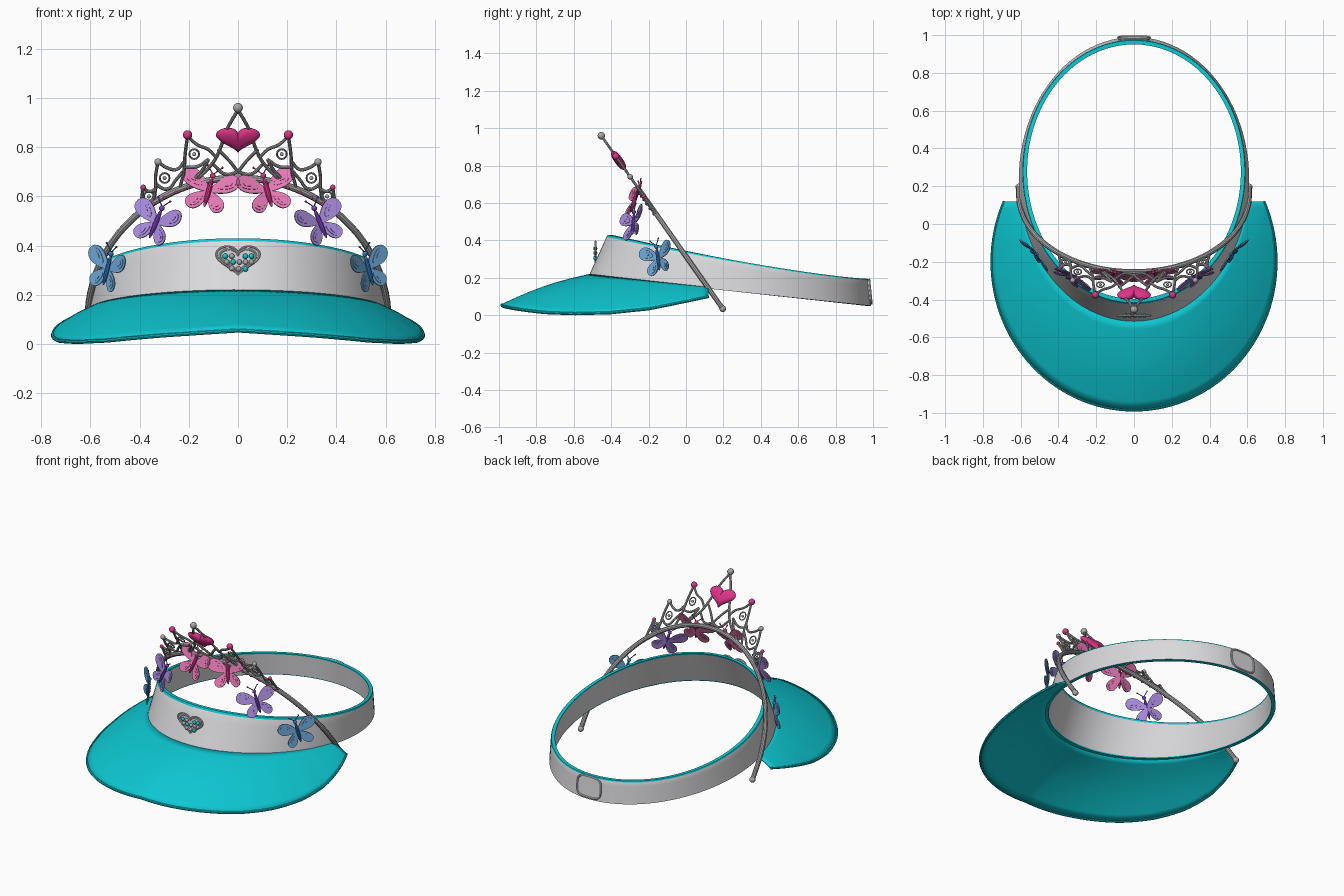
import bpy, bmesh, math
from mathutils import Matrix, Vector

if "Cube" in bpy.data.objects:
    bpy.data.objects.remove(bpy.data.objects["Cube"])

sin, cos, pi = math.sin, math.cos, math.pi


def material(name, r, g, b):
    m = bpy.data.materials.new(name)
    m.diffuse_color = (r, g, b, 1)
    m.use_nodes = True
    m.node_tree.nodes["Principled BSDF"].inputs["Base Color"].default_value = m.diffuse_color
    return m


TEAL = material("teal", 0.004, 0.58, 0.65)
WHITE = material("soft white", 0.70, 0.70, 0.72)
SILVER = material("silver", 0.40, 0.40, 0.41)
HOT = material("hot pink", 0.72, 0.035, 0.25)
PINK = material("light pink", 0.78, 0.19, 0.45)
LAVENDER = material("lavender", 0.40, 0.26, 0.72)
VIOLET = material("violet", 0.22, 0.06, 0.62)
SKY = material("sky blue", 0.16, 0.40, 0.70)
BLUE = material("blue", 0.03, 0.21, 0.62)


def finish(bm, name, *mats, recalc=True):
    if recalc:
        bmesh.ops.recalc_face_normals(bm, faces=bm.faces)
    me = bpy.data.meshes.new(name)
    bm.to_mesh(me)
    bm.free()
    for m in mats:
        me.materials.append(m)
    ob = bpy.data.objects.new(name, me)
    bpy.context.collection.objects.link(ob)
    return ob


def tubes(name, paths, radius, mat, cyclic=False, smooth=True, res=2):
    """Round wires along point lists, all in one object."""
    cu = bpy.data.curves.new(name, 'CURVE')
    cu.dimensions = '3D'
    cu.bevel_depth, cu.bevel_resolution, cu.resolution_u = radius, res, 6
    cu.use_fill_caps = True
    for pts in paths:
        sp = cu.splines.new('BEZIER' if smooth else 'POLY')
        items = sp.bezier_points if smooth else sp.points
        items.add(len(pts) - 1)
        for it, p in zip(items, pts):
            if smooth:
                it.co = p
                it.handle_left_type = it.handle_right_type = 'AUTO'
            else:
                it.co = (*p, 1)
        sp.use_cyclic_u = cyclic
    cu.materials.append(mat)
    ob = bpy.data.objects.new(name, cu)
    bpy.context.collection.objects.link(ob)
    bpy.ops.object.select_all(action='DESELECT')
    ob.select_set(True)
    bpy.context.view_layer.objects.active = ob
    bpy.ops.object.convert(target='MESH')


def balls(name, centres, radius, mat):
    bm = bmesh.new()
    for c in centres:
        bmesh.ops.create_uvsphere(bm, u_segments=12, v_segments=8, radius=radius,
                                  matrix=Matrix.Translation(c))
    return finish(bm, name, mat)


def both(pts):
    return [(s * x, z) for s in (1, -1) for x, z in pts]


# Head band: leaning oval ring, taller at the front, with teal edges
def band_pt(phi, t, inset=0.0):
    yb = 0.235 - 0.755 * cos(phi)
    yt = 0.2775 - 0.6975 * cos(phi)
    zb = 0.21 - 0.106 * (yb + 0.52)
    zt = 0.195 + 0.235 * max(0, (0.975 - yt) / 1.395) ** 1.3
    lo = Vector(((0.61 - inset) * sin(phi), yb + inset * cos(phi), zb))
    hi = Vector(((0.59 - inset) * sin(phi), yt + inset * cos(phi), zt))
    return lo.lerp(hi, t)


section = [(0, 0), (0.25, 0), (0.5, 0), (0.75, 0), (0.95, 0), (1, 0.003),
           (1, 0.024), (0.95, 0.024), (0.5, 0.024), (0.03, 0.024), (0, 0.024)]
TEAL_STRIPS = (4, 5, 6, 9, 10)
N = 96
bm = bmesh.new()
rings = [[bm.verts.new(band_pt(2 * pi * i / N, t, d)) for t, d in section] for i in range(N)]
for i in range(N):
    a, b = rings[i], rings[(i + 1) % N]
    for j in range(len(section)):
        k = (j + 1) % len(section)
        f = bm.faces.new((a[j], a[k], b[k], b[j]))
        f.material_index = int(j in TEAL_STRIPS)
finish(bm, "head_band", WHITE, TEAL)

# Brim: swept from the lower band edge to a drooping outer edge
DROOP = [(0, .055), (25, .034), (45, .014), (60, .008), (75, .013), (90, .034), (114, .1)]


def brim_pt(deg, v):
    a = abs(deg)
    for (a0, z0), (a1, z1) in zip(DROOP, DROOP[1:]):
        if a <= a1:
            z = z0 + (z1 - z0) * (a - a0) / (a1 - a0)
            break
    th = math.radians(deg)
    out = Vector((0.752 * sin(th), -0.2 - 0.785 * cos(th), z))
    p = band_pt(th * 81 / 114, 0.03, 0.006).lerp(out, v)
    p.z += 0.018 * sin(pi * v) * max(0, cos(th * 0.7))
    return p


bm = bmesh.new()
cols = [[bm.verts.new(brim_pt(-114 + 3 * i, j / 10)) for j in range(11)] for i in range(77)]
for a, b in zip(cols, cols[1:]):
    for j in range(10):
        bm.faces.new((a[j], a[j + 1], b[j + 1], b[j]))
brim = finish(bm, "brim", TEAL)
sol = brim.modifiers.new("thickness", 'SOLIDIFY')
sol.thickness, sol.offset = 0.01, 0
tubes("brim_edge", [[brim_pt(-114 + 3 * i, 1) for i in range(77)]], 0.008, TEAL, smooth=False)


# Back buckle: flat rounded plate with a raised rim
def rounded(t, w, h):
    c, s = cos(t), sin(t)
    return (math.copysign(abs(c) ** 0.55, c) * w, math.copysign(abs(s) ** 0.55, s) * h)


oval = [rounded(2 * pi * i / 40, 0.083, 0.064) for i in range(40)]
bm = bmesh.new()
f = bm.faces.new([bm.verts.new((x, 0.992 - 0.1 * (z + 0.064), z + 0.126)) for x, z in oval])
ext = bmesh.ops.extrude_face_region(bm, geom=[f])
bmesh.ops.translate(bm, vec=(0, -0.02, 0),
                    verts=[v for v in ext['geom'] if isinstance(v, bmesh.types.BMVert)])
finish(bm, "back_buckle", WHITE)
tubes("buckle_rim", [[(x, 0.992 - 0.1 * (z + 0.064), z + 0.126) for x, z in oval]],
      0.006, WHITE, cyclic=True, smooth=False)


# Heart outline, unit width and height, centred
def heart(w, h, n=48):
    return [(16 * sin(t) ** 3 / 32 * w,
             (13 * cos(t) - 5 * cos(2 * t) - 2 * cos(3 * t) - cos(4 * t) + 2.5) / 29 * h)
            for t in (2 * pi * i / n for i in range(n))]


# Front badge: double heart outline filled with small gems
bm = bmesh.new()
bm.faces.new([bm.verts.new((x, -0.481, z + 0.338)) for x, z in heart(0.17, 0.11)])
finish(bm, "badge_plate", WHITE)
tubes("badge_outline", [[(x, -0.484, z + 0.338) for x, z in heart(w, h)]
                        for w, h in ((0.178, 0.118), (0.148, 0.094))],
      0.0045, WHITE, cyclic=True, smooth=False)
gems = [(-.052, .357), (.03, .357), (.055, .357), (-.02, .333), (.03, .305)]
balls("badge_teal_gems", [(x, -0.485, z) for x, z in gems], 0.011, TEAL)
gems = [(-.025, .357), (-.045, .333), (.006, .333), (.031, .333), (.055, .333),
        (-.025, .307), (.003, .305)]
balls("badge_silver_gems", [(x, -0.485, z) for x, z in gems], 0.011, SILVER)


# Tiara: everything lies in one plane leaning forward
def lean(x, z, off=0.0):
    return Vector((x, 0.2 - 0.702 * (z - 0.03) - 0.819 * off, z - 0.575 * off))


arch = [(0.61, 0.035)] + [(0.61 * cos(pi * i / 48), 0.1 + 0.575 * sin(pi * i / 48))
                          for i in range(49)] + [(-0.61, 0.035)]
tubes("tiara_arch", [[lean(x, z) for x, z in arch]], 0.014, SILVER, smooth=False, res=3)
balls("arch_end", [lean(x, z) for x, z in both([(0.61, 0.035)])], 0.018, SILVER)
balls("arch_gem", [lean(0.61 * cos(a), 0.1 + 0.575 * sin(a), 0.012)
                   for a in (pi / 2 + i * 0.085 for i in range(-8, 9))], 0.007, HOT)

# Tiara peaks: mirrored wire scrolls, small rings and ball tips
WIRES = [
    [(0, .95), (.025, .91), (.05, .86), (.07, .8), (.1, .74), (.17, .665)],
    [(0, .7), (.04, .75), (.08, .79)], [(0, .7), (.05, .69), (.1, .73)],
    [(.205, .845), (.215, .77), (.22, .7), (.235, .64)],
    [(.205, .845), (.165, .81), (.12, .79), (.09, .76)],
    [(.22, .72), (.17, .72), (.12, .75)], [(.12, .75), (.15, .7), (.2, .65)],
    [(.325, .74), (.335, .68), (.335, .63), (.345, .58)],
    [(.325, .74), (.285, .715), (.25, .71), (.22, .74)],
    [(.335, .65), (.29, .63), (.25, .67), (.225, .7)],
    [(.385, .637), (.39, .6), (.4, .535)],
    [(.385, .637), (.36, .62), (.335, .63)], [(.39, .595), (.36, .58), (.335, .61)],
]
tubes("tiara_wire", [[lean(s * x, z) for x, z in w] for w in WIRES for s in (1, -1)], 0.007, SILVER)
LOOPS = both([(.178, .772), (.298, .675), (.362, .6)])
tubes("tiara_ring", [[lean(x + 0.02 * cos(i * pi / 6), z + 0.02 * sin(i * pi / 6))
                      for i in range(12)] for x, z in LOOPS], 0.004, SILVER, True, False)
balls("ring_gem", [lean(x, z) for x, z in LOOPS], 0.008, SILVER)
balls("peak_ball_centre", [lean(0, .96)], 0.02, SILVER)
balls("peak_ball_pink", [lean(x, z) for x, z in both([(.205, .85)])], 0.019, HOT)
balls("peak_ball_silver", [lean(x, z) for x, z in both([(.325, .74)])], 0.015, SILVER)
balls("peak_ball_small", [lean(x, z) for x, z in both([(.385, .637)])], 0.011, HOT)

# Puffed heart jewel
bm = bmesh.new()
loops = [[bm.verts.new(lean(x * k, .828 + z * k, d)) for x, z in heart(0.18, 0.1)]
         for k, d in ((.3, -.022), (.7, -.018), (.92, -.01), (1, 0), (.92, .01), (.7, .018), (.3, .022))]
for a, b in zip(loops, loops[1:]):
    for i in range(48):
        bm.faces.new((a[i], a[(i + 1) % 48], b[(i + 1) % 48], b[i]))
bm.faces.new(loops[0])
bm.faces.new(loops[-1])
finish(bm, "heart_jewel", HOT)


# Butterflies: petal wings with raised cells, slim body, antennae
def petal(bm, ang, length, width, start, thick, side):
    ca, sa = cos(ang), sin(ang)
    pts = []
    for i in range(24):
        t = 2 * pi * i / 24
        u = start + length * (1 - cos(t)) / 2
        v = width / 2 * sin(t) * (0.85 - 0.35 * cos(t))
        pts.append((u * ca - v * sa, u * sa + v * ca))
    lo, hi = [[bm.verts.new((side * x, -0.22 * x + d, z)) for x, z in pts]
              for d in (-thick, thick)]
    bm.faces.new(lo)
    bm.faces.new(hi)
    for i in range(24):
        j = (i + 1) % 24
        bm.faces.new((lo[i], lo[j], hi[j], hi[i]))


def butterfly(name, pos, yaw, tilt, turn, size, wing, body):
    for s, label in ((1, "right"), (-1, "left")):
        bm = bmesh.new()
        for side in (1, -1):
            for ang, ln, wd in ((0.5, .128, .082), (-0.85, .105, .066)):
                petal(bm, ang, ln, wd, 0.004, 0.003, side)
                petal(bm, ang, ln * 0.62, wd * 0.62, ln * 0.3, 0.0055, side)
                petal(bm, ang, ln * 0.3, wd * 0.3, ln * 0.5, 0.0075, side)
        old = set(bm.faces)
        for c, r, k in (((0, -.008, -.005), .011, 6.2), ((0, -.01, .066), .012, 1)):
            bmesh.ops.create_uvsphere(bm, u_segments=10, v_segments=8, radius=r,
                                      matrix=Matrix.Translation(c) @ Matrix.Diagonal((1, 1, k, 1)))
        for side in (1, -1):
            a, b = Vector((0, -.01, .072)), Vector((side * .032, -.02, .105))
            rot = (b - a).to_track_quat('Z', 'Y').to_matrix().to_4x4()
            bmesh.ops.create_cone(bm, cap_ends=True, segments=6, radius1=.0025, radius2=.0025,
                                  depth=(b - a).length, matrix=Matrix.Translation((a + b) / 2) @ rot)
            bmesh.ops.create_uvsphere(bm, u_segments=6, v_segments=5, radius=.005,
                                      matrix=Matrix.Translation(b))
        for f in bm.faces:
            f.material_index = int(f not in old)
        R = [Matrix.Rotation(math.radians(a), 4, ax) for a, ax in ((yaw, 'Z'), (tilt, 'X'), (turn, 'Y'))]
        bm.transform(Matrix.Diagonal((s, 1, 1, 1)) @ Matrix.Translation(pos)
                     @ R[0] @ R[1] @ R[2] @ Matrix.Scale(size, 4))
        finish(bm, name + "_" + label, wing, body)


butterfly("pink_butterfly", (.118, -.265, .62), 8, -22, -12, 1.0, PINK, HOT)
butterfly("purple_butterfly", (.33, -.275, .492), 28, -15, -18, 0.95, LAVENDER, VIOLET)
butterfly("blue_butterfly", (.525, -.145, .305), 47, -6, -15, 0.95, SKY, BLUE)

# Smooth shading with sharp edges kept
for ob in bpy.data.objects:
    ob.select_set(ob.type == 'MESH')
bpy.context.view_layer.objects.active = brim
bpy.ops.object.shade_smooth_by_angle(angle=math.radians(35))
